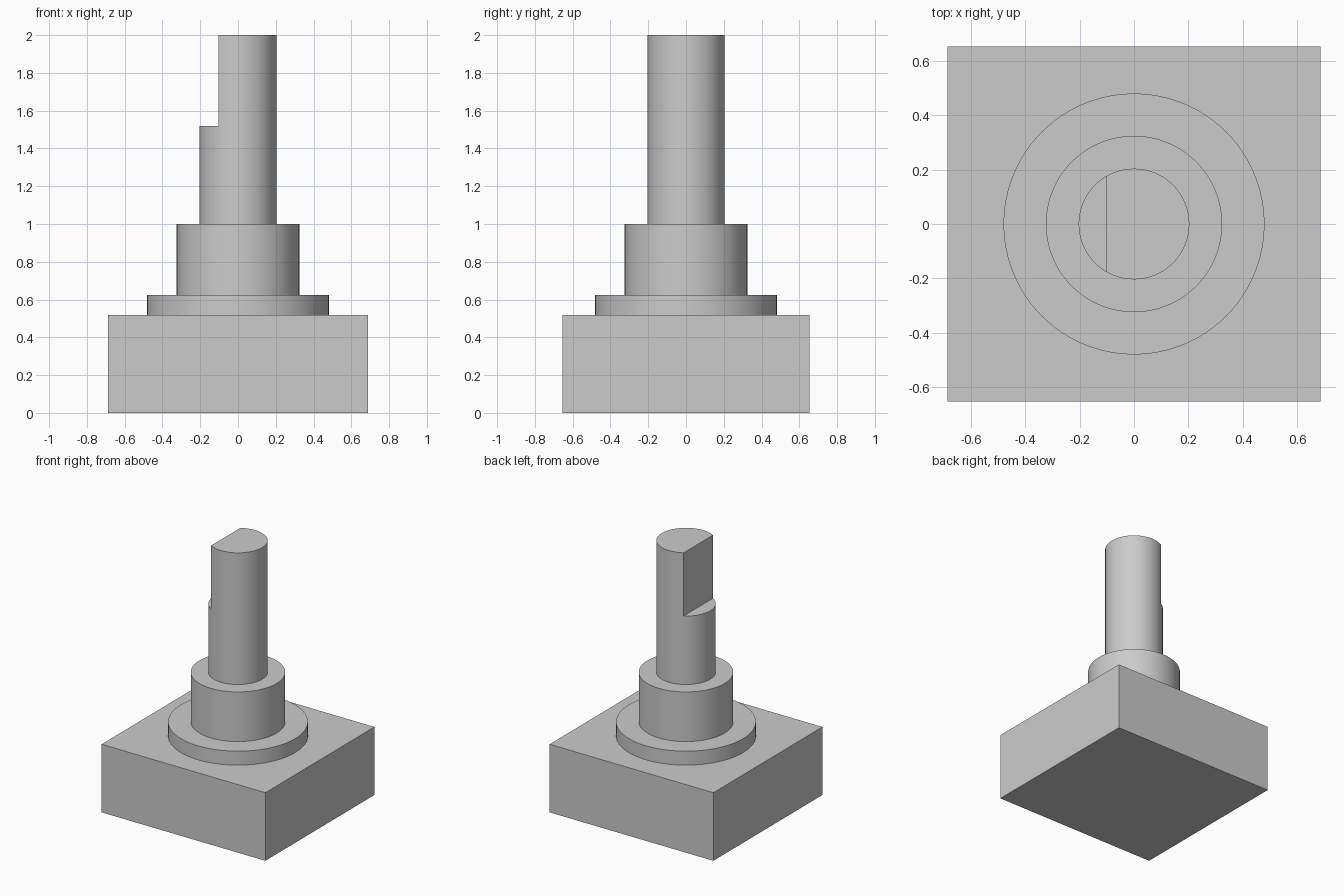
import bpy
import math

default_cube = bpy.data.objects.get("Cube")
if default_cube:
    bpy.data.objects.remove(default_cube, do_unlink=True)

# Single grey material
grey = bpy.data.materials.new("plain_grey")
grey.use_nodes = True
colour = (0.6, 0.6, 0.6, 1)
grey.diffuse_color = colour
grey.node_tree.nodes["Principled BSDF"].inputs["Base Color"].default_value = colour

OVERLAP = 0.02  # each stacked part sinks slightly into the one below


def box(name, low, high):
    centre = [(a + b) / 2 for a, b in zip(low, high)]
    bpy.ops.mesh.primitive_cube_add(size=1, location=centre)
    obj = bpy.context.object
    obj.name = name
    obj.scale = [b - a for a, b in zip(low, high)]
    bpy.ops.object.transform_apply(location=True, rotation=False, scale=True)
    obj.data.materials.append(grey)
    return obj


def cylinder(name, radius, bottom, top):
    bottom -= OVERLAP
    bpy.ops.mesh.primitive_cylinder_add(
        vertices=96, radius=radius, depth=top - bottom,
        location=(0, 0, (bottom + top) / 2))
    obj = bpy.context.object
    obj.name = name
    obj.data.materials.append(grey)
    return obj


def smooth(obj):
    bpy.ops.object.select_all(action="DESELECT")
    obj.select_set(True)
    bpy.context.view_layer.objects.active = obj
    bpy.ops.object.shade_smooth_by_angle(angle=math.radians(30))


# Rectangular body with stepped round parts on top
box("base_block", (-0.688, -0.654, 0), (0.688, 0.654, 0.517))
flange = cylinder("flange", 0.481, 0.517, 0.623)
collar = cylinder("collar", 0.325, 0.623, 1.0)
shaft = cylinder("shaft", 0.204, 1.0, 2.0)

# Flat cut on the right side of the shaft end
cutter = box("flat_cutter", (-0.5, -0.5, 1.52), (-0.103, 0.5, 2.2))
cutter.hide_render = True
cut = shaft.modifiers.new("flat", "BOOLEAN")
cut.operation = "DIFFERENCE"
cut.solver = "EXACT"
cut.object = cutter
bpy.context.view_layer.objects.active = shaft
bpy.ops.object.modifier_apply(modifier=cut.name)
bpy.data.objects.remove(cutter, do_unlink=True)

for part in (flange, collar, shaft):
    smooth(part)
